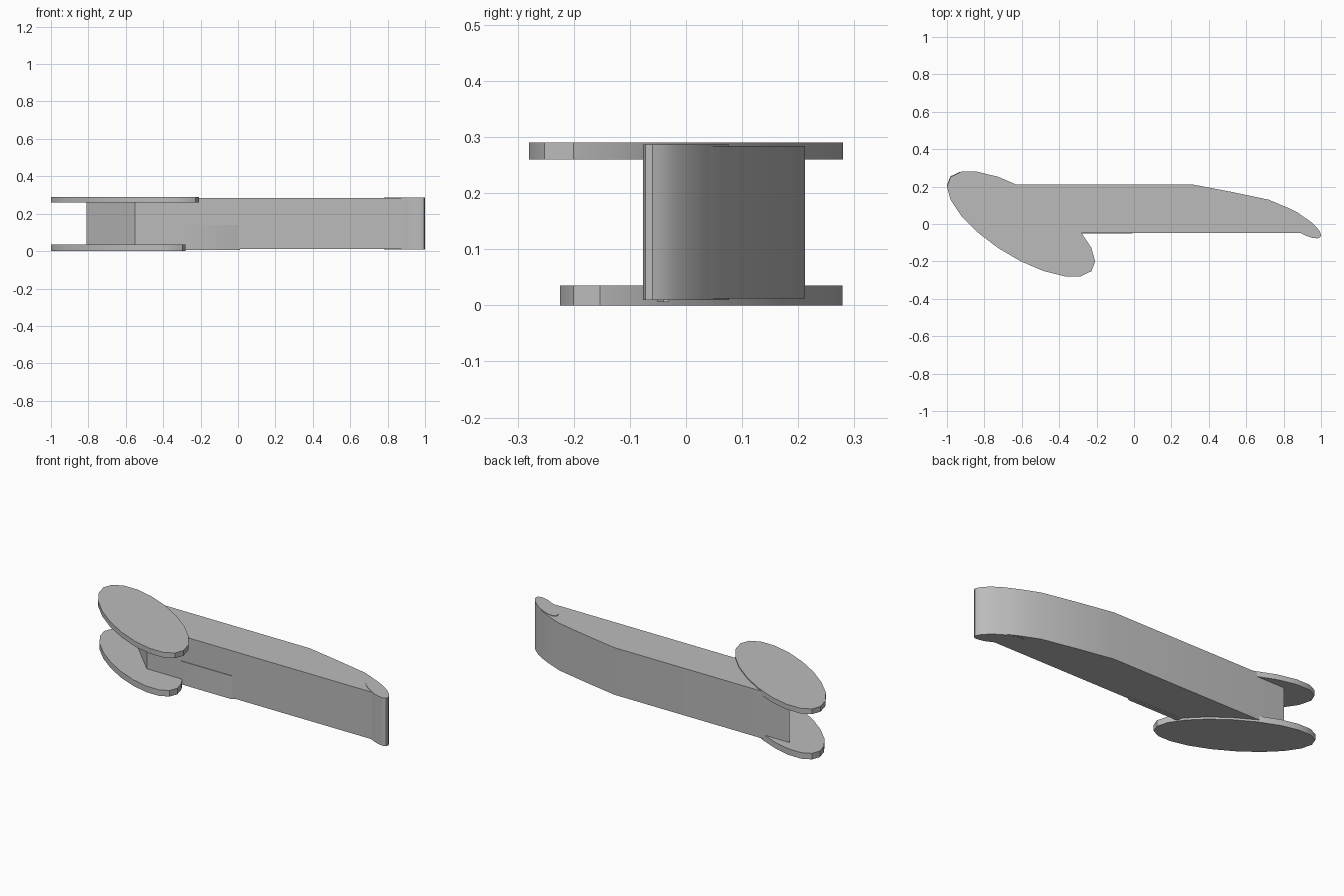
import bpy
import bmesh
from math import cos, radians, tau

cube = bpy.data.objects.get("Cube")
if cube:
    bpy.data.objects.remove(cube, do_unlink=True)

grey = bpy.data.materials.new("plain grey")
grey.use_nodes = True
grey.diffuse_color = (0.5, 0.5, 0.5, 1)
grey.node_tree.nodes["Principled BSDF"].inputs["Base Color"].default_value = (0.5, 0.5, 0.5, 1)


def extrude_outline(name, outline, bottom, top):
    """Solid prism from a flat outline, smooth round its gentle curves."""
    bm = bmesh.new()
    face = bm.faces.new([bm.verts.new((x, y, bottom)) for x, y in outline])
    result = bmesh.ops.extrude_face_region(bm, geom=[face])
    verts = [v for v in result["geom"] if isinstance(v, bmesh.types.BMVert)]
    bmesh.ops.translate(bm, verts=verts, vec=(0, 0, top - bottom))
    bmesh.ops.recalc_face_normals(bm, faces=bm.faces)
    mesh = bpy.data.meshes.new(name)
    bm.to_mesh(mesh)
    bm.free()
    mesh.materials.append(grey)
    obj = bpy.data.objects.new(name, mesh)
    bpy.context.collection.objects.link(obj)
    bpy.ops.object.select_all(action='DESELECT')
    obj.select_set(True)
    bpy.context.view_layer.objects.active = obj
    bpy.ops.object.shade_smooth_by_angle(angle=radians(30))
    return obj


def slanted_oval(cx, cy, half_x, half_y, lean, sides=20):
    """Oval outline leaning from back right to front left."""
    steps = [tau * i / sides for i in range(sides)]
    return [(cx - half_x * cos(t), cy + half_y * cos(t - radians(lean))) for t in steps]


# Oval end plates above and below the arm
extrude_outline("upper_plate", slanted_oval(-0.604, 0, 0.396, 0.283, 45), 0.26, 0.29)
extrude_outline("lower_plate", slanted_oval(-0.64, 0.027, 0.36, 0.255, 45), 0, 0.035)

# Long arm with a slanted end and a tapering back
arm = [(-0.81, 0.212), (-0.55, -0.047), (0.9, -0.047), (0.95, 0.005),
       (0.88, 0.058), (0.82, 0.088), (0.72, 0.13), (0.52, 0.172), (0.31, 0.212)]
extrude_outline("arm", arm, 0.012, 0.284)

# Rounded nose at the thin end
extrude_outline("nose", slanted_oval(0.89, 0, 0.11, 0.077, 39), 0.01, 0.287)

# Shallow raised pad on the front of the arm
pad = [(-0.33, -0.03), (-0.33, -0.051), (-0.01, -0.051), (0.01, -0.04), (0.01, -0.03)]
extrude_outline("front_pad", pad, 0.006, 0.14)
